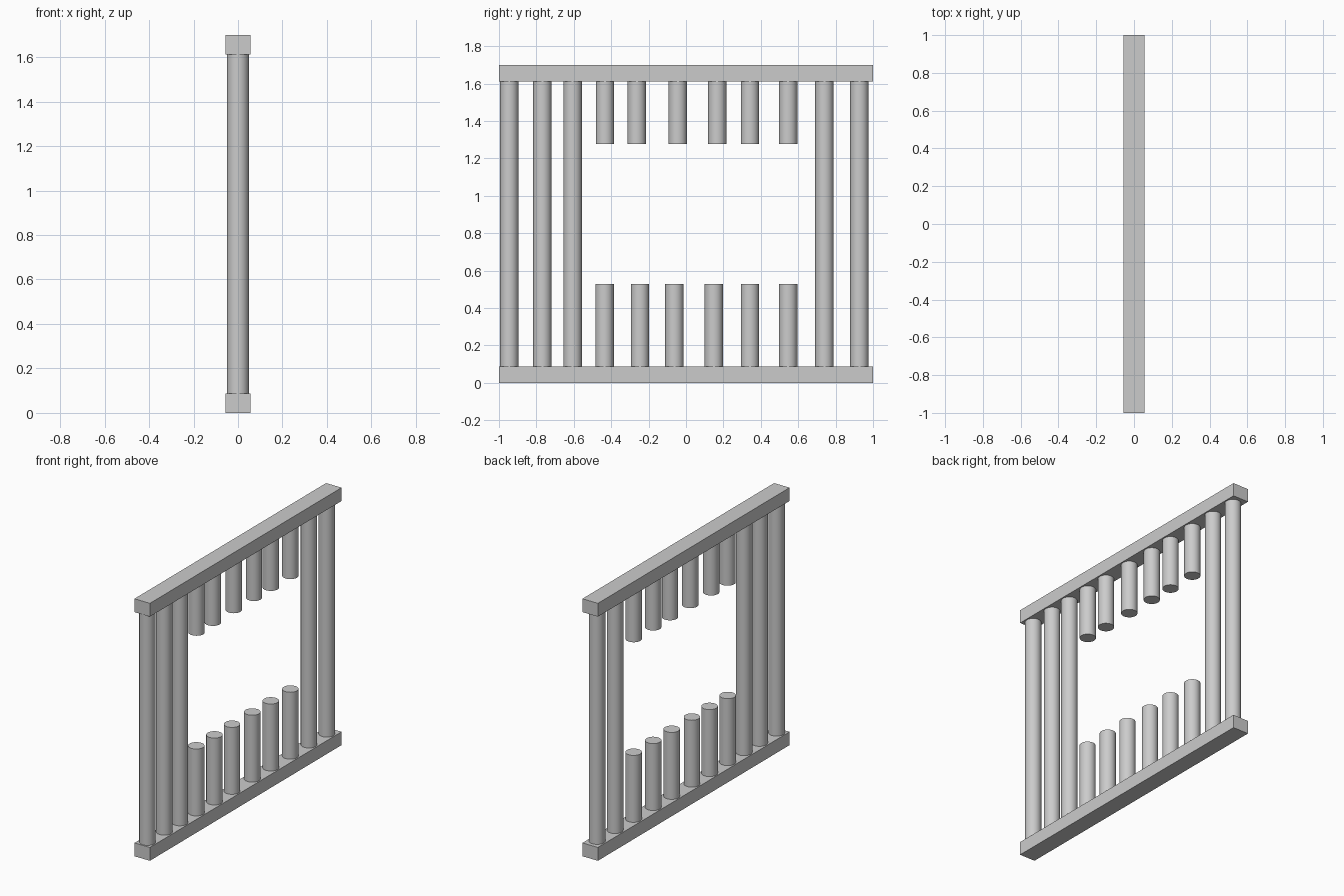
import bpy
from math import radians

if "Cube" in bpy.data.objects:
    bpy.data.objects.remove(bpy.data.objects["Cube"])

HEIGHT = 1.70
RAIL_W = 0.113
RAIL_H = 0.088
BAR_R = 0.049
GAP_LOW, GAP_HIGH = 0.53, 1.277
EMBED = 0.002


def rail(name, z0):
    bpy.ops.mesh.primitive_cube_add(size=1, location=(0, 0, z0 + RAIL_H / 2))
    ob = bpy.context.object
    ob.name = name
    ob.scale = (RAIL_W, 2, RAIL_H)
    bpy.ops.object.transform_apply(location=False, rotation=False, scale=True)


def bar(name, y, z0, z1):
    bpy.ops.mesh.primitive_cylinder_add(
        vertices=32, radius=BAR_R, depth=z1 - z0, location=(0, y, (z0 + z1) / 2))
    bpy.context.object.name = name
    bpy.ops.object.shade_smooth_by_angle(angle=radians(30))


# Horizontal rails
rail("bottom_rail", 0)
rail("top_rail", HEIGHT - RAIL_H)

low, high = RAIL_H - EMBED, HEIGHT - RAIL_H + EMBED

# Full-height bars on both sides of the opening
for i, y in enumerate((-0.945, -0.768, -0.606, 0.74, 0.927), 1):
    bar(f"full_bar_{i}", y, low, high)

# Cut bars hanging from the top rail
for i, y in enumerate((-0.433, -0.263, -0.044, 0.167, 0.342, 0.546), 1):
    bar(f"upper_stub_{i}", y, GAP_HIGH, high)

# Cut bars standing on the bottom rail
for i, y in enumerate((-0.435, -0.246, -0.062, 0.149, 0.342, 0.546), 1):
    bar(f"lower_stub_{i}", y, low, GAP_LOW)
